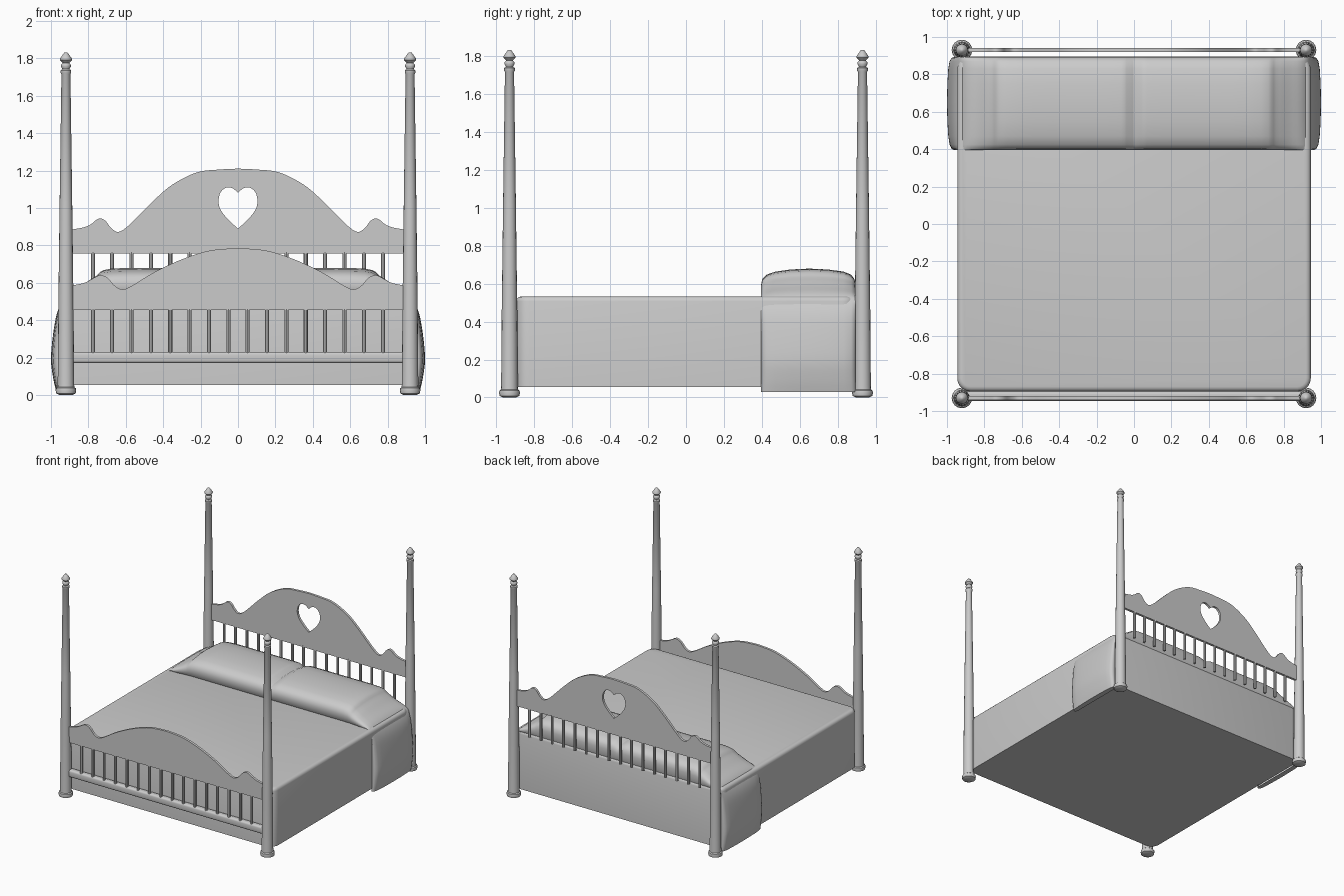
import bpy, bmesh, math
from mathutils import Vector

cube = bpy.data.objects.get("Cube")
if cube:
    bpy.data.objects.remove(cube, do_unlink=True)

grey = bpy.data.materials.new("pale_grey")
grey.use_nodes = True
grey.diffuse_color = (0.6, 0.6, 0.6, 1)
bsdf = next(n for n in grey.node_tree.nodes if n.type == 'BSDF_PRINCIPLED')
bsdf.inputs["Base Color"].default_value = grey.diffuse_color


def add_mesh(name, mesh, angle=40):
    mesh.materials.clear()
    mesh.materials.append(grey)
    mesh.shade_smooth()
    mesh.set_sharp_from_angle(angle=math.radians(angle))
    obj = bpy.data.objects.new(name, mesh)
    bpy.context.collection.objects.link(obj)
    return obj


def finish(name, bm, angle=40):
    bmesh.ops.recalc_face_normals(bm, faces=bm.faces)
    mesh = bpy.data.meshes.new(name)
    bm.to_mesh(mesh)
    bm.free()
    return add_mesh(name, mesh, angle)


def smooth_path(points, steps=5):
    """Catmull-Rom curve through 2D points."""
    p = [Vector(q) for q in points]
    p = [p[0]] + p + [p[-1]]
    out = []
    for a, b, c, d in zip(p, p[1:], p[2:], p[3:]):
        for i in range(steps):
            t = i / steps
            out.append(0.5 * (2 * b + (c - a) * t + (2 * a - 5 * b + 4 * c - d) * t**2
                              + (3 * b - a - 3 * c + d) * t**3))
    return out + [p[-1]]


def mirrored(half):
    """Centre-to-edge path turned into a full edge-to-edge path."""
    return [Vector((-v.x, v.y)) for v in reversed(half)] + half[1:]


def lathe(name, x, y, profile, sides=16):
    bm = bmesh.new()
    rings = [[bm.verts.new((x + r * math.cos(math.tau * i / sides),
                            y + r * math.sin(math.tau * i / sides), z))
              for i in range(sides)] for r, z in profile]
    for a, b in zip(rings, rings[1:]):
        for i in range(sides):
            j = (i + 1) % sides
            bm.faces.new((a[i], a[j], b[j], b[i]))
    bm.faces.new(rings[0])
    bm.faces.new(rings[-1])
    return finish(name, bm)


def panel(name, y, outlines, thickness=0.02):
    """Upright board from outlines in x and z; later outlines cut holes."""
    curve = bpy.data.curves.new(name + "_outline", 'CURVE')
    curve.dimensions = '2D'
    curve.fill_mode = 'BOTH'
    curve.extrude = thickness / 2
    for outline in outlines:
        spline = curve.splines.new('POLY')
        spline.points.add(len(outline) - 1)
        for point, v in zip(spline.points, outline):
            point.co = (v.x, v.y, 0, 1)
        spline.use_cyclic_u = True
    helper = bpy.data.objects.new(name + "_helper", curve)
    bpy.context.collection.objects.link(helper)
    graph = bpy.context.evaluated_depsgraph_get()
    mesh = bpy.data.meshes.new_from_object(helper.evaluated_get(graph))
    bpy.data.objects.remove(helper, do_unlink=True)
    obj = add_mesh(name, mesh, 30)
    obj.rotation_euler.x = math.pi / 2
    obj.location.y = y


# Four tapered posts with turned finials
POST = [(0.035, 0), (0.052, 0.008), (0.055, 0.025), (0.053, 0.036), (0.045, 0.042),
        (0.044, 0.06), (0.041, 0.45), (0.034, 1.0), (0.024, 1.715), (0.028, 1.722),
        (0.028, 1.735), (0.019, 1.742), (0.027, 1.757), (0.025, 1.768), (0.017, 1.775),
        (0.032, 1.79), (0.032, 1.798), (0.02, 1.815), (0.009, 1.83), (0.002, 1.832)]
for side, sx in (("left", 1), ("right", -1)):
    for end, sy in (("front", -1), ("back", 1)):
        lathe(f"{end}_{side}_post", sx * 0.92, sy * 0.93, POST)

# Headboard with heart cutout
top = smooth_path([(0, 1.21), (0.1, 1.205), (0.22, 1.19), (0.35, 1.125), (0.45, 1.04),
                   (0.58, 0.91), (0.64, 0.872), (0.68, 0.895), (0.71, 0.932),
                   (0.745, 0.943), (0.79, 0.91), (0.83, 0.895), (0.885, 0.885)])
heart = smooth_path([(0, 1.082), (0.03, 1.105), (0.065, 1.108), (0.095, 1.08),
                     (0.104, 1.03), (0.09, 0.985), (0.05, 0.935), (0, 0.89)])
base = [Vector((0.885, 0.755)), Vector((-0.885, 0.755))]
panel("headboard", 0.93, [mirrored(top) + base, mirrored(heart)[:-1]])

# Footboard
top = smooth_path([(0, 0.785), (0.15, 0.772), (0.3, 0.725), (0.45, 0.655), (0.57, 0.582),
                   (0.62, 0.565), (0.66, 0.585), (0.7, 0.628), (0.74, 0.64),
                   (0.78, 0.62), (0.82, 0.6), (0.885, 0.585)])
base = [Vector((0.885, 0.455)), Vector((-0.885, 0.455))]
panel("footboard", -0.93, [mirrored(top) + base])

# Spindles under both boards
for name, y, low in (("footboard", -0.93, 0.22), ("headboard", 0.93, 0.525)):
    for i in range(16):
        lathe(f"{name}_spindle_{i + 1}", (i - 7.5) * 0.1035, y,
              [(0.011, low), (0.011, low + 0.24)], 8)

# Lower rail at the foot
bm = bmesh.new()
bmesh.ops.create_cube(bm, size=1)
for v in bm.verts:
    v.co = (v.co.x * 1.8, -0.92 + v.co.y * 0.05, 0.2 + v.co.z * 0.06)
bmesh.ops.bevel(bm, geom=[e for e in bm.edges if abs(e.verts[0].co.x - e.verts[1].co.x) > 1],
                offset=0.015, segments=3, profile=0.5, affect='EDGES')
finish("foot_rail", bm)

# Mattress with rounded corners and a soft top edge
bm = bmesh.new()
bmesh.ops.create_cube(bm, size=1)
for v in bm.verts:
    v.co = (v.co.x * 1.89, v.co.y * 1.79, 0.293 + v.co.z * 0.478)
bmesh.ops.bevel(bm, geom=[e for e in bm.edges if abs(e.verts[0].co.z - e.verts[1].co.z) > 0.1],
                offset=0.07, segments=5, profile=0.5, affect='EDGES')
bmesh.ops.bevel(bm, geom=[e for e in bm.edges if min(v.co.z for v in e.verts) > 0.5],
                offset=0.025, segments=3, profile=0.5, affect='EDGES')
finish("mattress", bm, 50)

# Pillow cover: arched sections lofted along the bed, with a centre crease
arch = mirrored(smooth_path([(0, 0.672), (0.03, 0.675), (0.1, 0.678), (0.35, 0.678),
                             (0.68, 0.675), (0.76, 0.635), (0.83, 0.59), (0.91, 0.54),
                             (0.96, 0.46), (0.985, 0.35), (1, 0.2), (0.99, 0.1),
                             (0.975, 0.03)], 4))
LOFT = [(0.42, 1), (0.4, 0.85), (0.395, 0.55), (0.402, 0.35), (0.425, 0.2), (0.47, 0.1),
        (0.55, 0.03), (0.65, 0), (0.75, 0.03), (0.83, 0.1), (0.87, 0.2), (0.888, 0.35),
        (0.893, 0.55), (0.892, 0.85), (0.885, 1)]
bm = bmesh.new()
rows = []
for y, shrink in LOFT:
    row = []
    for p in arch:
        inner = Vector((max(-0.93, min(0.93, p.x)), min(p.y, 0.52)))
        q = p.lerp(inner, shrink)
        crease = 0.02 * max(0, 1 - abs(p.x) / 0.05)
        row.append(bm.verts.new((q.x, y, q.y - crease * (1 - shrink))))
    rows.append(row)
for a, b in zip(rows, rows[1:]):
    for i in range(len(arch) - 1):
        bm.faces.new((a[i], a[i + 1], b[i + 1], b[i]))
# Close the hems at the bottom of each side
for k in (0, -1):
    bm.faces.new([row[k] for row in rows])
finish("pillow_cover", bm, 60)
